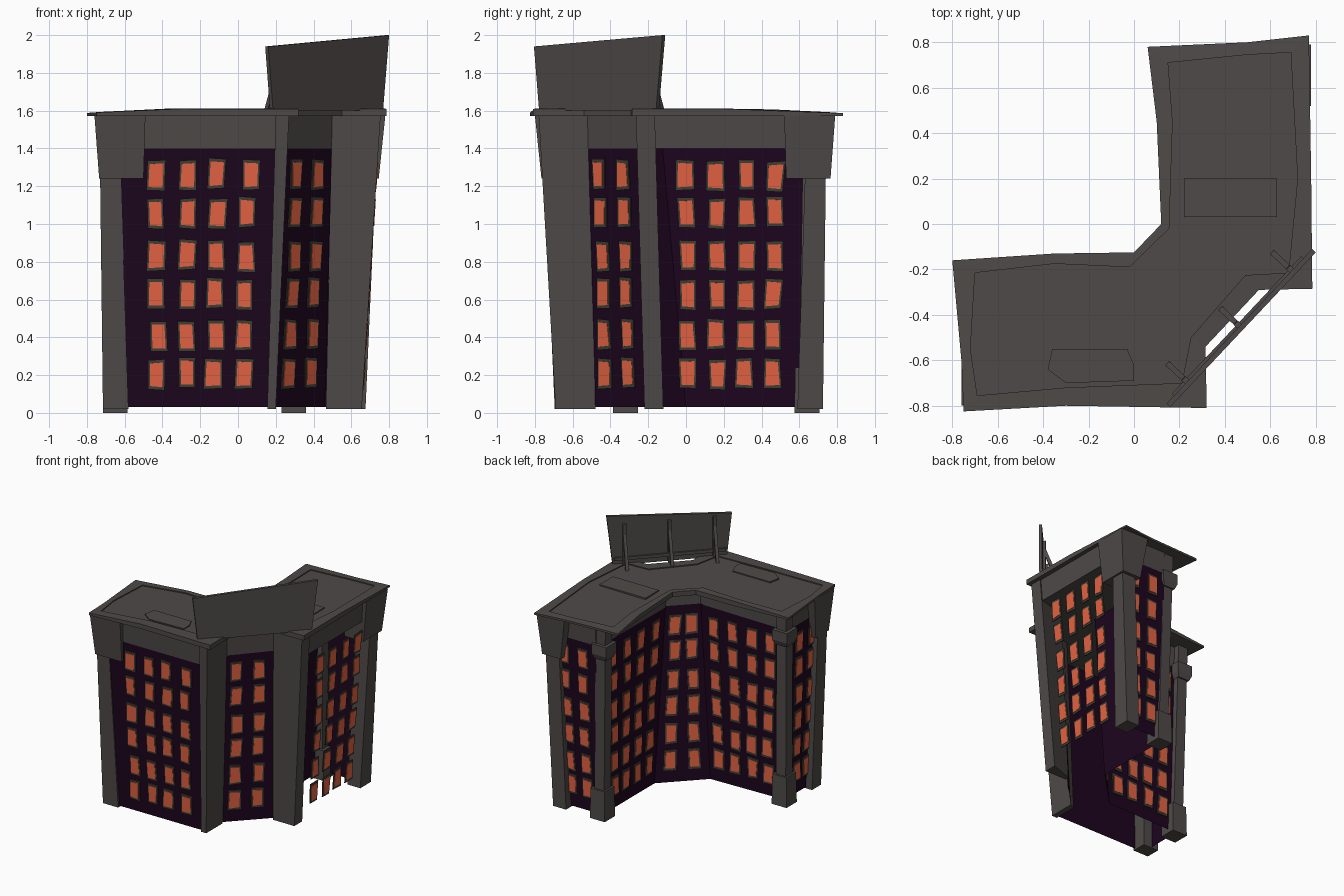
import bpy, bmesh, math, random
from mathutils import Vector

if "Cube" in bpy.data.objects:
    bpy.data.objects.remove(bpy.data.objects["Cube"])

random.seed(4)


def mat(name, rgb):
    m = bpy.data.materials.new(name)
    m.diffuse_color = (*rgb, 1)
    m.use_nodes = True
    m.node_tree.nodes["Principled BSDF"].inputs["Base Color"].default_value = m.diffuse_color
    return m


GREY = mat("stone grey", (0.076, 0.068, 0.065))
PURPLE = mat("dark purple", (0.0115, 0.0015, 0.0125))
FRAME = mat("frame olive", (0.048, 0.050, 0.038))
ORANGE = mat("window orange", (0.78, 0.125, 0.055))


def finish(name, bm, mats, fix=True):
    if fix:
        bmesh.ops.recalc_face_normals(bm, faces=bm.faces)
    me = bpy.data.meshes.new(name)
    bm.to_mesh(me)
    bm.free()
    for m in mats:
        me.materials.append(m)
    ob = bpy.data.objects.new(name, me)
    bpy.context.collection.objects.link(ob)
    return ob


def loft(name, rings, m=GREY):
    """Closed solid through rings; each ring is (list of xy, z)."""
    bm = bmesh.new()
    loops = [[bm.verts.new((x, y, z)) for x, y in pts] for pts, z in rings]
    n = len(loops[0])
    for a, b in zip(loops, loops[1:]):
        for i in range(n):
            j = (i + 1) % n
            bm.faces.new((a[i], a[j], b[j], b[i]))
    bm.faces.new(loops[0][::-1])
    bm.faces.new(loops[-1])
    return finish(name, bm, [m])


def flip(pts, dx, dy):
    """Mirror from the left wing to the back wing, across the diagonal."""
    return [(-y + dx, -x + dy) for x, y in pts]


def pair(name, rings, dx=-0.02, dy=0.01):
    loft("left_" + name, rings)
    loft("back_" + name, [(flip(p, dx, dy), z) for p, z in rings])


def rect(x0, x1, y0, y1):
    return [(x0, y0), (x1, y0), (x1, y1), (x0, y1)]


def square(cx, cy, r):
    return rect(cx - r, cx + r, cy - r, cy + r)


# Wall outline at the foot and at the head (flares outwards going up)
Z0, Z1 = 0.03, 1.41
FOOT = [(-.66, -.68), (.18, -.68), (.19, -.49), (.46, -.21), (.65, -.20),
        (.65, .66), (.31, .66), (.28, .60), (.28, 0), (-.01, -.295), (-.60, -.31), (-.66, -.345)]
HEAD = [(-.69, -.755), (.24, -.755), (.26, -.52), (.495, -.255), (.735, -.24),
        (.735, .71), (.305, .71), (.275, .65), (.27, -.125), (.085, -.31), (-.645, -.295), (-.69, -.33)]
COUNT = len(FOOT)

# Walls: open sheet, no floor; the back wing's outer side and the porch corners are open
bm = bmesh.new()
for i in range(COUNT):
    if i in (4, 6, 10):
        continue
    j = (i + 1) % COUNT
    bm.faces.new([bm.verts.new(p) for p in (
        (*FOOT[i], Z0), (*FOOT[j], Z0), (*HEAD[j], Z1), (*HEAD[i], Z1))])
bmesh.ops.remove_doubles(bm, verts=bm.verts, dist=0.001)
finish("walls", bm, [PURPLE], fix=False)

# Grey band above the walls
TOP = [(h[0] + (h[0] - f[0]) * .12, h[1] + (h[1] - f[1]) * .12) for f, h in zip(FOOT, HEAD)]
loft("wall_band", [(HEAD, 1.40), (TOP, 1.575)])

# Windows: frame plate with a pane plate on top
ROWS = [.21, .41, .63, .83, 1.06, 1.26]


def plate(bm, o, u, v, n, w, h, d0, d1, jit, idx):
    quad = [(-w + jit[0], -h), (w + jit[1], -h + jit[2]), (w + jit[3], h), (-w, h + jit[2])]
    lo = [bm.verts.new(o + u * a + v * b + n * d0) for a, b in quad]
    hi = [bm.verts.new(o + u * a + v * b + n * d1) for a, b in quad]
    faces = [bm.faces.new(hi), bm.faces.new(lo[::-1])]
    for i in range(4):
        j = (i + 1) % 4
        faces.append(bm.faces.new((lo[i], lo[j], hi[j], hi[i])))
    for f in faces:
        f.material_index = idx


def windows(name, side, cols):
    """cols are fractions along the wall from its first corner."""
    k = (side + 1) % COUNT
    a0, b0 = Vector((*FOOT[side], Z0)), Vector((*FOOT[k], Z0))
    a1, b1 = Vector((*HEAD[side], Z1)), Vector((*HEAD[k], Z1))
    u = ((b0 + b1) - (a0 + a1)).normalized()
    bm = bmesh.new()
    for z in ROWS:
        t = (z - Z0) / (Z1 - Z0)
        for c in cols:
            o = a0.lerp(a1, t).lerp(b0.lerp(b1, t), c)
            v = (a1.lerp(b1, c) - a0.lerp(b0, c)).normalized()
            n = u.cross(v).normalized()
            o += u * random.uniform(-.008, .008) + v * random.uniform(-.006, .006)
            jit = [random.uniform(-.007, .007) for _ in range(4)]
            plate(bm, o, u, v, n, .046, .080, .002, .009, jit, 0)
            plate(bm, o, u, v, n, .035, .063, .004, .012, jit, 1)
    finish(name, bm, [FRAME, ORANGE])


windows("front_windows", 0, [.28, .455, .63, .81])
windows("corner_windows", 2, [.24, .69])
windows("right_windows", 4, [.25, .42, .59, .76])
windows("back_end_windows", 5, [.33, .71])
windows("inner_back_windows", 7, [.14, .37, .60, .84])
windows("inner_corner_windows", 8, [.27, .73])
windows("inner_left_windows", 9, [.16, .40, .63, .86])
windows("left_end_windows", 11, [.29, .67])

# Piers either side of the cut corner
loft("left_corner_pier", [([(.155, -.69), (.20, -.69), (.20, -.48), (.155, -.50)], .02),
                          ([(.20, -.78), (.27, -.78), (.27, -.51), (.20, -.53)], 1.575)])
loft("back_corner_pier", [([(.465, -.22), (.655, -.22), (.655, -.12), (.47, -.185)], .02),
                          ([(.50, -.265), (.755, -.265), (.755, -.165), (.51, -.23)], 1.575)])

# Outer end pillars with flared heads
pair("end_pillar", [(rect(-.715, -.58, -.695, -.58), .02),
                    (rect(-.73, -.62, -.75, -.63), 1.25)])
pair("end_pillar_head", [(rect(-.735, -.50, -.765, -.60), 1.24),
                         (rect(-.76, -.49, -.80, -.55), 1.575)], -.02, .03)

# Porch pillars standing in the open inner corners
P, Q = (-.65, -.32), (-.675, -.29)
pair("porch_pillar", [(square(*P, .043), .02), (square(*Q, .043), 1.575)], -.025, -.01)
pair("porch_pillar_foot", [(square(*P, .066), 0), (square(*P, .062), .24)], -.025, -.01)
pair("porch_pillar_head", [(square(*Q, .05), 1.30), (square(*Q, .066), 1.34),
                           (square(*Q, .066), 1.42)], -.025, -.01)

# Roof slab with a shallow sunken panel, drooping towards the wing ends
ROOF = [(-.80, -.16), (-.76, -.60), (-.75, -.825), (-.30, -.80), (.32, -.81), (.315, -.54),
        (.55, -.29), (.785, -.285), (.78, .20), (.77, .83), (.50, .80), (.06, .78),
        (.10, .45), (.12, 0), (0, -.125), (-.35, -.13)]
PANEL = [(-.70, -.215), (-.72, -.55), (-.69, -.755), (-.30, -.72), (.21, -.70), (.25, -.50),
         (.49, -.225), (.68, -.215), (.72, .20), (.69, .755), (.50, .745), (.15, .71),
         (.17, .45), (.155, -.02), (-.02, -.19), (-.35, -.175)]
slab = loft("roof_slab", [(ROOF, 1.572), (ROOF, 1.61), (PANEL, 1.612), (PANEL, 1.604)])
for v in slab.data.vertices:
    if v.co.z > 1.59:
        v.co.z -= .022 * max(0, (max(-v.co.x, v.co.y) - .35) / .45)

# Low raised plates on the roof beside the cut corner
PLATE = [(-.36, -.55), (-.03, -.55), (0, -.62), (0, -.69), (-.30, -.70), (-.38, -.64)]
loft("left_roof_plate", [(PLATE, 1.595), (PLATE, 1.612)])
BACK = rect(.22, .63, .03, .20)
loft("back_roof_plate", [(BACK, 1.595), (BACK, 1.612)])

# Billboard standing over the cut corner
L, R = Vector((.16, -.805, 0)), Vector((.80, -.125, 0))
N = Vector((-.728, .686, 0))          # towards the roof
ALONG = (R - L).normalized()


def board(name, a, b, za, zb, ta, tb, thick):
    bm = bmesh.new()
    f = [Vector((a.x, a.y, ta)), Vector((b.x, b.y, tb)), zb, za]
    vs = [bm.verts.new(p) for p in f]
    ws = [bm.verts.new(p + N * thick) for p in f]
    bm.faces.new(vs)
    bm.faces.new(ws[::-1])
    for i in range(4):
        j = (i + 1) % 4
        bm.faces.new((vs[i], vs[j], ws[j], ws[i]))
    finish(name, bm, [GREY])


def on(s, z):
    p = L.lerp(R, s)
    return Vector((p.x, p.y, z))


board("billboard", L, R, on(.04, 1.60), on(.95, 1.60), 1.94, 2.0, .022)
board("billboard_rail", on(.05, 0), on(.94, 0), on(.05, 1.64), on(.94, 1.64), 1.665, 1.665, .035)


# Posts and struts behind the billboard
def beam(name, p, q, r):
    d = (q - p).normalized()
    s = ALONG * r
    t = d.cross(ALONG).normalized() * r
    bm = bmesh.new()
    a = [bm.verts.new(p + s * i + t * j) for i, j in ((-1, -1), (1, -1), (1, 1), (-1, 1))]
    b = [bm.verts.new(q + s * i + t * j) for i, j in ((-1, -1), (1, -1), (1, 1), (-1, 1))]
    bm.faces.new(a)
    bm.faces.new(b)
    for i in range(4):
        j = (i + 1) % 4
        bm.faces.new((a[i], a[j], b[j], b[i]))
    finish(name, bm, [GREY])


for k, s in enumerate((.14, .5, .86)):
    beam(f"billboard_post_{k}", on(s, 1.60) + N * .03, on(s, 1.93) + N * .03, .013)
    beam(f"billboard_strut_{k}", on(s, 1.60) + N * .13, on(s, 1.85) + N * .035, .012)
